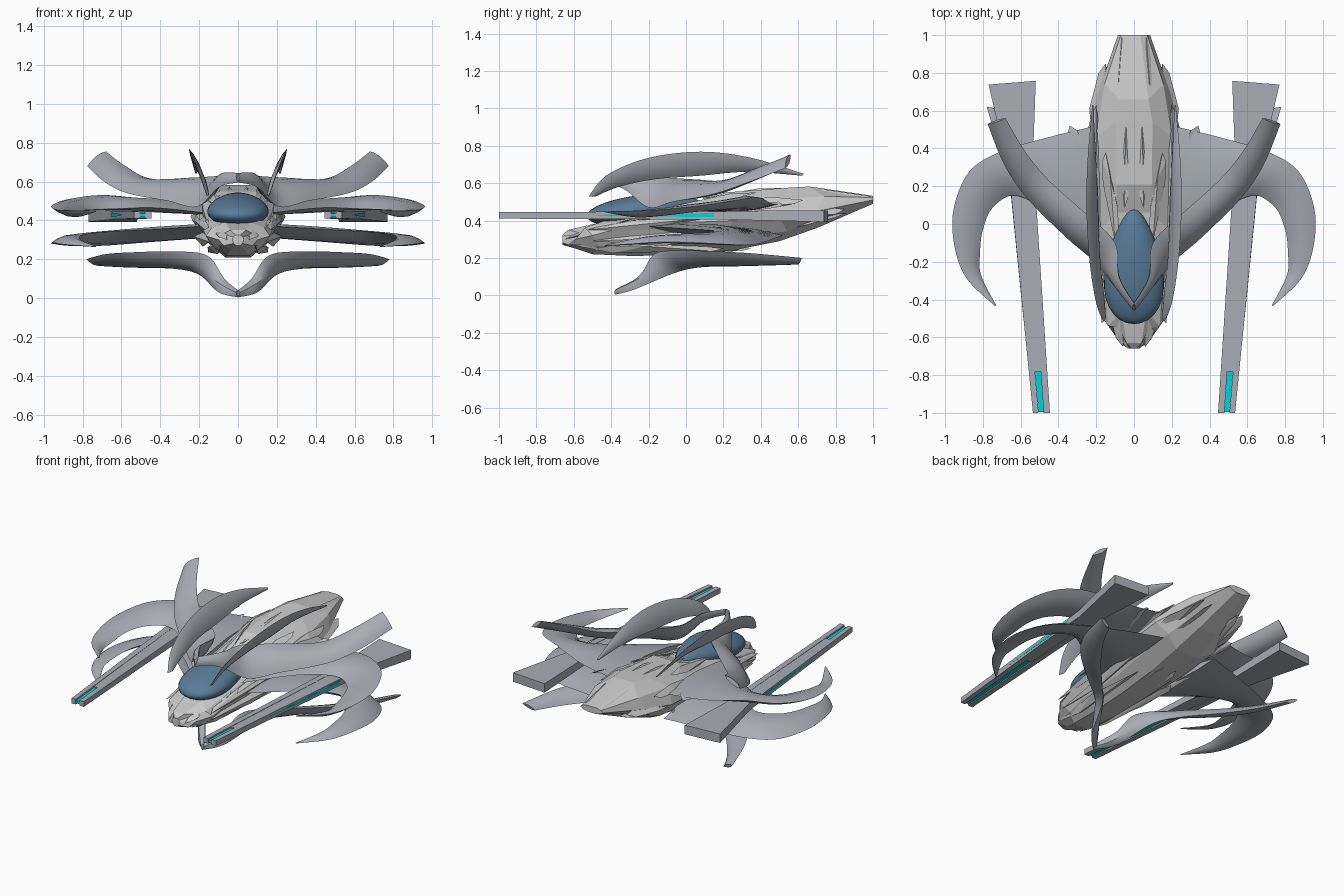
import bpy, bmesh, math
from mathutils import Vector as V


def material(name, col):
    m = bpy.data.materials.new(name)
    m.diffuse_color = (*col, 1)
    return m


BLUE = material("canopy_blue", (0.10, 0.20, 0.32))
CYAN = material("energy_cyan", (0.0, 0.65, 0.70))
WING = material("wing_grey", (0.40, 0.42, 0.46))


def finish(name, bm, mirror=True, smooth=False, mat=None):
    bmesh.ops.recalc_face_normals(bm, faces=bm.faces)
    me = bpy.data.meshes.new(name)
    bm.to_mesh(me)
    bm.free()
    ob = bpy.data.objects.new(name, me)
    bpy.context.collection.objects.link(ob)
    if mirror:
        ob.modifiers.new("mirror", 'MIRROR').use_mirror_merge = False
    if mat:
        me.materials.append(mat)
    if smooth:
        bpy.ops.object.select_all(action='DESELECT')
        ob.select_set(True)
        bpy.context.view_layer.objects.active = ob
        bpy.ops.object.shade_smooth_by_angle(angle=math.radians(35))
    return ob


def loft(name, rings, **kw):
    bm = bmesh.new()
    vs = [[bm.verts.new(p) for p in r] for r in rings]
    n = len(vs[0])
    for a, b in zip(vs, vs[1:]):
        for i in range(n):
            j = (i + 1) % n
            bm.faces.new((a[i], a[j], b[j], b[i]))
    bm.faces.new(vs[0])
    bm.faces.new(vs[-1])
    return finish(name, bm, **kw)


def catmull(pts, steps):
    out = []
    for i in range(len(pts) - 1):
        p0, p1, p2, p3 = (pts[max(0, min(len(pts) - 1, i + k))] for k in (-1, 0, 1, 2))
        for s in range(steps):
            t = s / steps
            out.append(0.5 * (2 * p1 + (p2 - p0) * t + (2 * p0 - 5 * p1 + 4 * p2 - p3) * t * t
                              + (3 * p1 - p0 - 3 * p2 + p3) * t ** 3))
    return out + [pts[-1]]


def blade(name, stations):
    """Lens-section blade swept between two edge curves; station = edge a, edge b, half thickness."""
    a = catmull([V(s[0]) for s in stations], 6)
    b = catmull([V(s[1]) for s in stations], 6)
    t = catmull([V((s[2], 0, 0)) for s in stations], 6)
    us = [-1, -0.6, 0, 0.6, 1]
    rings = []
    for i in range(len(a)):
        lo, hi = max(i - 1, 0), min(i + 1, len(a) - 1)
        tan = (a[hi] + b[hi]) - (a[lo] + b[lo])
        half, mid = (b[i] - a[i]) / 2, (a[i] + b[i]) / 2
        nor = tan.cross(half).normalized() * t[i].x
        rings.append([mid + half * u + nor * (1 - u * u) for u in us]
                     + [mid + half * u - nor * (1 - u * u) for u in us[3:0:-1]])
    return loft(name, rings, smooth=True, mat=WING)


def beam(name, stations, mat=WING, skew=0.0):
    return loft(name, [[(x0, y, z0), (x1, y - skew * i, z0), (x1, y - skew * i, z1), (x0, y, z1)]
                       for i, (y, x0, x1, z0, z1) in enumerate(stations)], mat=mat)


def shard(name, p, q, w, h, at):
    """Long faceted splinter plate from p to q, widest at fraction 'at'."""
    p, q = V(p), V(q)
    m = p.lerp(q, at)
    bm = bmesh.new()
    for v in (p, q, m + V((w, 0.08, 0)), m + V((-w, -0.06, 0)), m + V((0, 0.1, h)), m + V((0, -0.1, -h)),
              q + V((w * 0.5, -0.05, -h * 0.4)), p + V((-w * 0.5, 0.05, h * 0.3))):
        bm.verts.new(v)
    bmesh.ops.convex_hull(bm, input=bm.verts)
    loose = [v for v in bm.verts if not v.link_faces]
    bmesh.ops.delete(bm, geom=loose, context='VERTS')
    return finish(name, bm)


# Faceted hull: y, half width, bottom, widest height, top
hull = [(-0.66, 0.03, 0.27, 0.30, 0.325), (-0.59, 0.10, 0.25, 0.30, 0.35), (-0.50, 0.165, 0.22, 0.32, 0.39),
        (-0.28, 0.19, 0.21, 0.38, 0.44), (0.02, 0.215, 0.22, 0.39, 0.49), (0.25, 0.235, 0.24, 0.40, 0.55),
        (0.50, 0.245, 0.29, 0.42, 0.575), (0.70, 0.19, 0.36, 0.45, 0.582), (1.0, 0.085, 0.49, 0.51, 0.532)]
rings = []
for i, (y, w, b, m, t) in enumerate(hull):
    d = 0.04 * (-1) ** i if 0 < i < 8 else 0   # staggered corners give angular facets
    half = [(0.35, y, b), (0.74, y + d, b * 0.6 + m * 0.4), (1, y, m), (0.82, y - d, m * 0.4 + t * 0.6), (0.4, y + d, t)]
    rings.append([(k * w, u, z) for k, u, z in half] + [(-k * w, u, z) for k, u, z in reversed(half)])
loft("hull", rings, mirror=False)

# Splinter armour plates around the hull: ends, width, height, widest fraction
plates = [((0.17, -0.53, 0.35), (0.20, 0.30, 0.45), 0.04, 0.05, 0.5), ((0.20, -0.30, 0.40), (0.20, 0.63, 0.51), 0.045, 0.05, 0.7),
          ((0.15, -0.50, 0.29), (0.21, 0.45, 0.34), 0.045, 0.05, 0.5), ((0.09, -0.62, 0.27), (0.13, 0.20, 0.25), 0.05, 0.035, 0.4),
          ((0.18, 0.05, 0.36), (0.15, 0.85, 0.46), 0.075, 0.065, 0.6), ((0.10, 0.10, 0.27), (0.10, 0.86, 0.44), 0.06, 0.05, 0.5),
          ((0.11, 0.12, 0.52), (0.065, 0.99, 0.53), 0.05, 0.04, 0.6), ((0.05, 0.08, 0.52), (0.04, 0.60, 0.575), 0.03, 0.03, 0.4),
          ((0.10, -0.10, 0.47), (0.15, 0.38, 0.55), 0.04, 0.035, 0.5), ((0.06, -0.65, 0.30), (0.15, -0.28, 0.41), 0.04, 0.03, 0.4),
          ((0.20, 0.10, 0.45), (0.34, 0.52, 0.48), 0.03, 0.03, 0.7), ((0.05, -0.45, 0.24), (0.04, 0.35, 0.25), 0.04, 0.03, 0.4)]
for i, plate in enumerate(plates):
    shard(f"armour_plate_{i}", *plate)

# Teardrop canopy
bm = bmesh.new()
bmesh.ops.create_uvsphere(bm, u_segments=32, v_segments=20, radius=1)
for v in bm.verts:
    x, y, z = v.co
    v.co = (x * 0.15 * (1 - 0.36 * y), -0.225 + 0.305 * y, 0.455 + 0.03 * y + 0.083 * z)
finish("canopy", bm, mirror=False, smooth=True, mat=BLUE)

# Upper and lower claw arms, meeting on the centre line at the front
blade("upper_claw", [((0, -0.46, 0.595), (0, -0.42, 0.645), 0.012), ((0.10, -0.335, 0.57), (0.08, -0.28, 0.645), 0.018),
                     ((0.21, -0.20, 0.47), (0.10, -0.10, 0.63), 0.03), ((0.36, -0.07, 0.50), (0.25, 0.05, 0.62), 0.035),
                     ((0.57, 0.14, 0.54), (0.45, 0.23, 0.615), 0.03), ((0.69, 0.32, 0.60), (0.58, 0.39, 0.68), 0.025),
                     ((0.775, 0.53, 0.68), (0.68, 0.56, 0.755), 0.015)])
blade("lower_claw", [((0, -0.38, 0.004), (0, -0.36, 0.04), 0.015), ((0.10, -0.28, 0.03), (0.07, -0.25, 0.10), 0.02),
                     ((0.20, -0.06, 0.12), (0.16, -0.17, 0.22), 0.025), ((0.32, 0.08, 0.15), (0.34, -0.04, 0.24), 0.025),
                     ((0.48, 0.26, 0.155), (0.56, 0.16, 0.235), 0.025), ((0.62, 0.45, 0.16), (0.69, 0.35, 0.225), 0.02),
                     ((0.70, 0.60, 0.165), (0.78, 0.62, 0.20), 0.012)])

# Hooked side wings: outer x,y / inner x,y / thickness, with upper and lower edge heights
plan = [(0.20, 0.52, 0.18, -0.22, 0.035), (0.45, 0.46, 0.43, 0.03, 0.035), (0.70, 0.385, 0.62, 0.15, 0.03),
        (0.87, 0.28, 0.745, 0.09, 0.025), (0.955, 0.08, 0.80, -0.03, 0.022), (0.95, -0.12, 0.815, -0.15, 0.02),
        (0.885, -0.29, 0.81, -0.27, 0.014), (0.735, -0.435, 0.73, -0.43, 0.003)]
heights = {"upper_side_wing": [(0.49, 0.44), (0.49, 0.465), (0.525, 0.46), (0.51, 0.455), (0.48, 0.45), (0.46, 0.43), (0.45, 0.42), (0.45, 0.445)],
           "lower_side_wing": [(0.32, 0.37), (0.30, 0.355), (0.275, 0.345), (0.27, 0.335), (0.28, 0.325), (0.285, 0.315), (0.275, 0.30), (0.265, 0.265)]}
for name, zs in heights.items():
    blade(name, [((ax, ay, az), (bx, by, bz), t) for (ax, ay, bx, by, t), (az, bz) in zip(plan, zs)])

# Crescent dorsal fins
blade("dorsal_fin", [((0.16, -0.52, 0.53), (0.15, -0.48, 0.53), 0.006), ((0.20, -0.42, 0.645), (0.16, -0.36, 0.58), 0.010),
                     ((0.235, -0.20, 0.735), (0.18, -0.17, 0.62), 0.012), ((0.252, 0.08, 0.768), (0.19, 0.08, 0.64), 0.012),
                     ((0.245, 0.35, 0.735), (0.20, 0.33, 0.66), 0.010), ((0.22, 0.63, 0.65), (0.215, 0.62, 0.64), 0.004)])

# Long guns: twin rails, glowing core, covers and flared stock
beam("gun_inner_rail", [(-1, 0.445, 0.478, 0.41, 0.445), (0.3, 0.53, 0.57, 0.405, 0.45)])
beam("gun_outer_rail", [(-1, 0.505, 0.535, 0.41, 0.445), (0.3, 0.62, 0.665, 0.405, 0.45)])
beam("gun_core", [(-0.995, 0.478, 0.505, 0.417, 0.435), (0.3, 0.57, 0.62, 0.415, 0.435)], CYAN)
beam("gun_top_cover", [(-0.78, 0.47, 0.54, 0.435, 0.443), (0.3, 0.56, 0.63, 0.436, 0.449)])
beam("gun_bottom_cover", [(-0.35, 0.50, 0.585, 0.410, 0.418), (0.3, 0.56, 0.63, 0.407, 0.416)])
beam("gun_side_light", [(-0.5, 0.57, 0.5855, 0.426, 0.430), (0.15, 0.635, 0.6515, 0.418, 0.440)], CYAN)
beam("gun_stock", [(0.2, 0.54, 0.645, 0.405, 0.452), (0.758, 0.52, 0.77, 0.393, 0.453)], skew=0.02)
